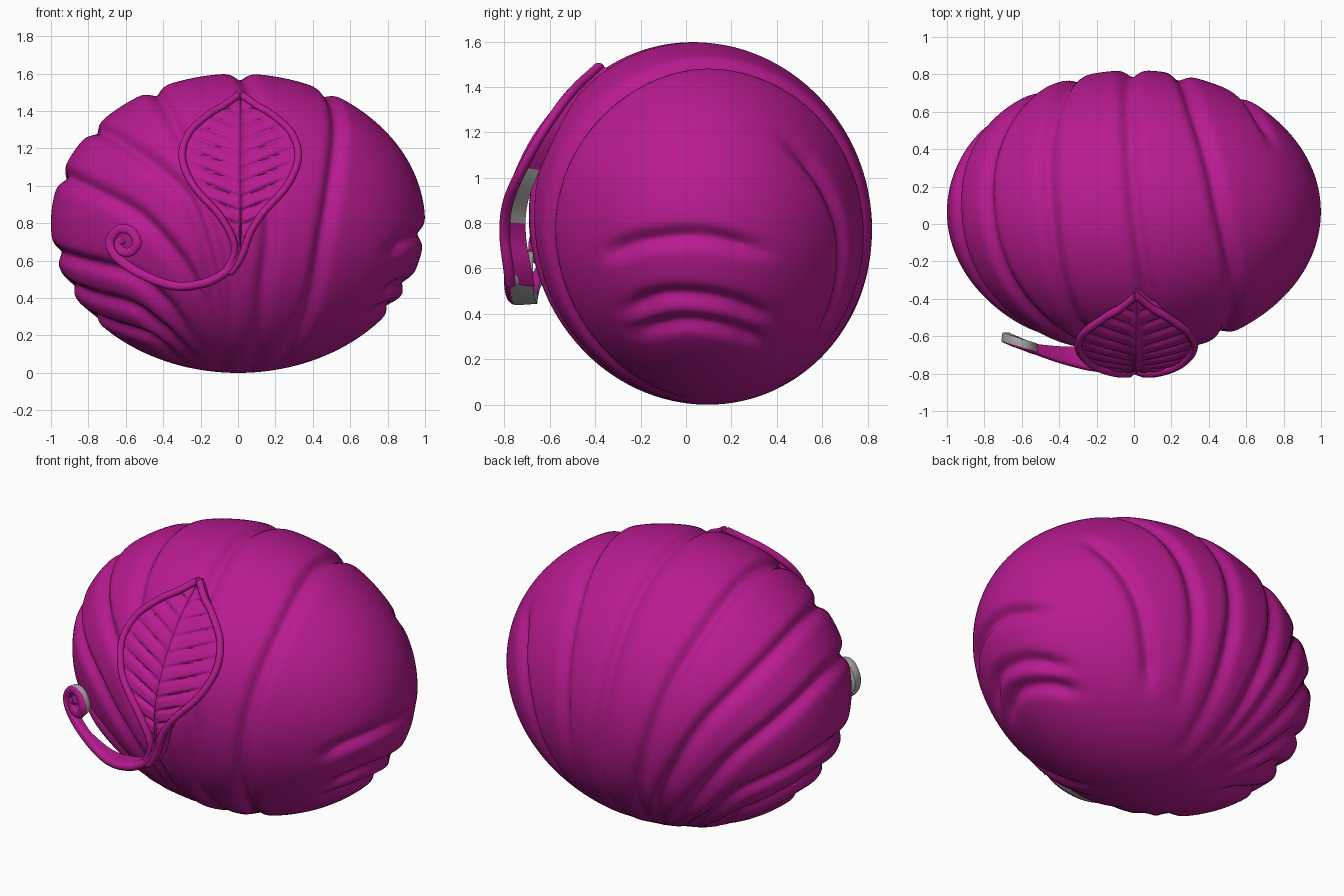
import bpy, bmesh, math
from mathutils import Vector, kdtree

if "Cube" in bpy.data.objects:
    bpy.data.objects.remove(bpy.data.objects["Cube"])

CENTRE = Vector((0, 0.065, 0.8))
RADII = Vector((1.0, 0.757, 0.8))
LEAN = -0.03


def material(name, colour):
    m = bpy.data.materials.new(name)
    m.use_nodes = True
    m.diffuse_color = colour
    m.node_tree.nodes["Principled BSDF"].inputs["Base Color"].default_value = colour
    return m


magenta = material("magenta", (0.48, 0.011, 0.28, 1))
grey = material("underside grey", (0.42, 0.42, 0.42, 1))


def finish(name, bm, angle=50):
    bmesh.ops.recalc_face_normals(bm, faces=bm.faces)
    mesh = bpy.data.meshes.new(name)
    bm.to_mesh(mesh)
    bm.free()
    ob = bpy.data.objects.new(name, mesh)
    bpy.context.collection.objects.link(ob)
    mesh.materials.append(magenta)
    mesh.materials.append(grey)
    bpy.ops.object.select_all(action="DESELECT")
    ob.select_set(True)
    bpy.context.view_layer.objects.active = ob
    bpy.ops.object.shade_smooth_by_angle(angle=math.radians(angle))
    return ob


def spline(points, steps):
    """Smooth path through the points."""
    p = [Vector(q) for q in points]
    p = [2 * p[0] - p[1]] + p + [2 * p[-1] - p[-2]]
    out = []
    for a, b, c, d in zip(p, p[1:], p[2:], p[3:]):
        for i in range(steps):
            t = i / steps
            out.append(0.5 * (2 * b + (c - a) * t + (2 * a - 5 * b + 4 * c - d) * t * t
                              + (3 * b - a - 3 * c + d) * t ** 3))
    return out + [p[-2]]


def on_body(known, axis, sign):
    """Fill in the missing coordinate so the point lies on the body."""
    q = [(v - CENTRE[i]) / RADII[i] for i, v in known.items()]
    out = [known.get(i, 0) for i in range(3)]
    out[axis] = CENTRE[axis] + sign * RADII[axis] * math.sqrt(max(0, 1 - sum(c * c for c in q)))
    return Vector(out)


# Folds wrapping over the body: front path, crest, back path as (x, z)
folds = [
    ([(0.2, 0.025), (0.28, 0.12), (0.4, 0.42), (0.47, 0.8), (0.53, 1.2)], (0.47, 1.5),
     [(0.35, 1.35), (0.27, 1.0), (0.23, 0.6), (0.2, 0.25)]),
    ([(0.07, 0.015), (0.13, 0.4), (0.17, 0.8), (0.12, 1.2)], (0.01, 1.6),
     [(-0.03, 1.3), (-0.02, 0.9), (0.02, 0.5), (0.05, 0.1)]),
    ([(-0.1, 0.02), (-0.04, 0.5), (-0.14, 0.9), (-0.3, 1.25)], (-0.45, 1.51),
     [(-0.42, 1.2), (-0.32, 0.8), (-0.2, 0.4), (-0.08, 0.08)]),
    ([(-0.1, 0.08), (-0.12, 0.35), (-0.19, 0.72), (-0.36, 1.04)], (-0.78, 1.29),
     [(-0.62, 0.95), (-0.38, 0.5), (-0.12, 0.1)]),
    ([(-0.13, 0.1), (-0.21, 0.4), (-0.36, 0.66), (-0.62, 0.9)], (-0.95, 1.02),
     [(-0.76, 0.75), (-0.48, 0.38), (-0.17, 0.08)]),
    ([(-0.18, 0.12), (-0.4, 0.38), (-0.66, 0.55)], (-0.98, 0.65),
     [(-0.74, 0.48), (-0.46, 0.22), (-0.22, 0.06)]),
    ([(-0.21, 0.07), (-0.41, 0.23), (-0.63, 0.37)], (-0.91, 0.46),
     [(-0.68, 0.3), (-0.42, 0.13)]),
    ([(-0.27, 0.05), (-0.51, 0.2)], (-0.79, 0.31), [(-0.55, 0.15), (-0.36, 0.07)]),
]
# Short dents on the smooth end as (y, z)
dents = [
    [(-0.37, 0.65), (-0.2, 0.72), (0.08, 0.74), (0.37, 0.67)],
    [(-0.3, 0.41), (-0.1, 0.48), (0.15, 0.46), (0.37, 0.38)],
    [(-0.26, 0.32), (-0.03, 0.36), (0.18, 0.33), (0.33, 0.27)],
    [(0.44, 1.17), (0.6, 1.0), (0.69, 0.74), (0.65, 0.45), (0.56, 0.28)],
]
paths = []
for front, crest, back in folds:
    paths.append([on_body({0: x, 2: z}, 1, -1) for x, z in front]
                 + [on_body({0: crest[0], 1: CENTRE.y}, 2, 1 if crest[1] > CENTRE.z else -1)]
                 + [on_body({0: x, 2: z}, 1, 1) for x, z in back])
for dent in dents:
    paths.append([on_body({1: y, 2: z}, 0, 1) for y, z in dent])

samples = []
for path in paths:
    run = spline(path, 40)
    for i, p in enumerate(run):
        d = p - CENTRE
        unit = Vector(d[k] / RADII[k] for k in range(3)).normalized()
        fade = min(1, 5 * min(i, len(run) - 1 - i) / len(run) + 0.15)
        samples.append((CENTRE + unit * RADII, fade))
tree = kdtree.KDTree(len(samples))
for i, (p, fade) in enumerate(samples):
    tree.insert(p, i)
tree.balance()

# Body: slightly leaning ellipsoid with pressed folds, poles at the two ends
bm = bmesh.new()
bmesh.ops.create_uvsphere(bm, u_segments=240, v_segments=160, radius=1)
for v in bm.verts:
    unit = Vector((v.co.z, v.co.y, v.co.x))
    pos = CENTRE + unit * RADII
    near, i, dist = tree.find(pos)
    press = 0.038 * samples[i][1] * math.exp(-(dist / 0.042) ** 2)
    v.co = pos - unit * press + Vector((0, LEAN * unit.z, 0))
finish("folded_body", bm, 70)


def lookup(table, t):
    for (a, va), (b, vb) in zip(table, table[1:]):
        if t <= b:
            s = max(0, (t - a) / (b - a))
            return va + (vb - va) * s
    return table[-1][1]


# Leaf: half width and depth along its height
BOTTOM, TOP = 0.53, 1.49
widths = [(p.x, p.y) for p in spline([(BOTTOM, 0.014), (0.7, 0.035), (0.84, 0.11), (1.0, 0.25),
                                     (1.15, 0.31), (1.28, 0.275), (1.38, 0.17), (1.43, 0.085),
                                     (TOP, 0.003)], 8)]
depths = [(p.x, p.y) for p in spline([(0.4, -0.76), (0.58, -0.78), (0.75, -0.8), (0.9, -0.79),
                                     (1.05, -0.74), (1.2, -0.66), (1.35, -0.54), (TOP, -0.385)], 8)]


def leaf_point(u, z):
    x = u * lookup(widths, z)
    bend = 2.5 * max(0, 0.7 - z) ** 2
    return Vector((x + 0.012 - bend, lookup(depths, z) + 0.3 * x * x, z))


ROWS, COLS = 170, 36
bm = bmesh.new()
grid = []
for r in range(ROWS + 1):
    z = BOTTOM + (TOP - BOTTOM) * r / ROWS
    row = []
    for c in range(COLS + 1):
        u = 2 * c / COLS - 1
        p = leaf_point(u, z)
        # Arched side veins that fade at both ends, and a raised midrib
        phase = (z - 0.12 * abs(u) * lookup(widths, z) / 0.3) / 0.075
        vein = math.exp(-((phase % 1 - 0.5) / 0.14) ** 2)
        p.y += 0.018 * vein * math.sin(math.pi * abs(u)) ** 0.7 * min(1, lookup(widths, z) / 0.1)
        p.y += 0.014 * (1 - abs(u)) - 0.018 * math.exp(-(u / 0.06) ** 2)
        row.append(bm.verts.new(p))
    grid.append(row)
for a, b in zip(grid, grid[1:]):
    for c in range(COLS):
        bm.faces.new((a[c], a[c + 1], b[c + 1], b[c]))
# Skirt under the leaf edge, grey where it tucks in low down
edges = [e for e in bm.edges if e.is_boundary]
ext = bmesh.ops.extrude_edge_only(bm, edges=edges)["geom"]
for v in ext:
    if isinstance(v, bmesh.types.BMVert):
        v.co += Vector((-0.1 * v.co.x, 0.05 + 0.06 * (TOP - v.co.z), -0.01))
for f in ext:
    if isinstance(f, bmesh.types.BMFace):
        f.material_index = 1 if 0.8 < f.calc_center_median().z < 1.04 else 0
finish("leaf_blade", bm)


def sweep(name, points, ring, outer=()):
    """Sweep a (side, depth) section along a path seen from the front."""
    bm = bmesh.new()
    rings = []
    for i, p in enumerate(points):
        t = points[min(i + 1, len(points) - 1)] - points[max(i - 1, 0)]
        n = Vector((-t.z, 0, t.x)).normalized()
        shallow = min(1, max(0.45, 1.5 + 2 * p.x))
        rings.append([bm.verts.new(p + n * s + Vector((0, d * shallow, 0))) for s, d in ring])
    k = len(ring)
    for a, b in zip(rings, rings[1:]):
        for j in range(k):
            f = bm.faces.new((a[j], a[(j + 1) % k], b[(j + 1) % k], b[j]))
            f.material_index = 1 if j in outer else 0
    bm.faces.new(rings[0])
    bm.faces.new(rings[-1])
    return finish(name, bm)


# Raised rim around the leaf
heights = [BOTTOM + (TOP - BOTTOM) * i / 90 for i in range(91)]
round_ring = [(0.02 * math.cos(a * math.pi / 5), 0.024 * math.sin(a * math.pi / 5))
              for a in range(10)]
for side, label in ((-1, "right"), (1, "left")):
    sweep("leaf_rim_" + label, [leaf_point(side, z) for z in heights], round_ring)

# Curling tendril: rounded front bead with a band behind it, shallower at the curl
curl = spline([(0.0, 0, 0.68), (-0.02, 0, 0.6), (-0.07, 0, 0.535), (-0.18, 0, 0.48),
               (-0.34, 0, 0.465), (-0.52, 0, 0.53), (-0.65, 0, 0.62), (-0.685, 0, 0.7),
               (-0.64, 0, 0.765), (-0.575, 0, 0.76), (-0.54, 0, 0.7), (-0.57, 0, 0.65),
               (-0.62, 0, 0.65), (-0.64, 0, 0.69), (-0.615, 0, 0.715)], 10)
for p in curl:
    p.y = -0.775 + 0.32 * p.x * p.x
bead = [(0.024 * math.cos(a * math.pi / 6), -0.028 * math.sin(a * math.pi / 6)) for a in range(7)]
sweep("curled_tendril", curl, bead + [(-0.018, 0.1), (0.018, 0.1)], outer=(7, 8))
